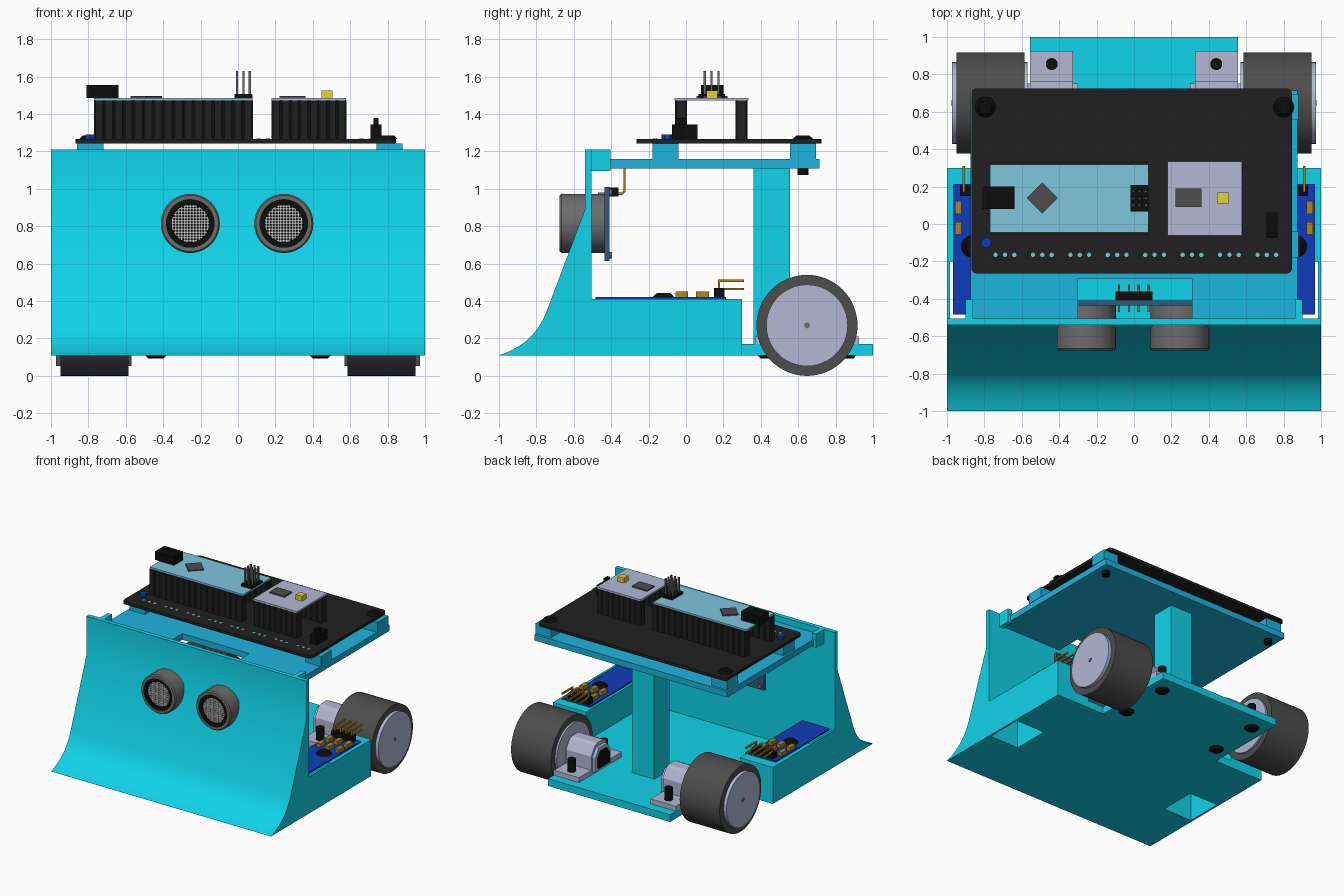
import bpy, bmesh, math
from mathutils import Vector, Matrix

if "Cube" in bpy.data.objects:
    bpy.data.objects.remove(bpy.data.objects["Cube"])

COL = dict(
    cyan=(.005, .66, .83), deck=(.012, .46, .73), black=(.014, .014, .014), ink=(.004, .004, .004),
    tyre=(.075, .075, .075), steel=(.15, .15, .15), lav=(.45, .48, .66), sky=(.21, .57, .72),
    blue=(.005, .045, .5), navy=(.03, .1, .22), gold=(.42, .24, .01), yellow=(.76, .66, .03),
    copper=(.45, .17, .02), mesh=(.6, .6, .6))
MATS = {}
for k, c in COL.items():
    MATS[k] = bpy.data.materials.new(k)
    MATS[k].diffuse_color = (*c, 1)


class Part:
    """Collects primitives into one mesh object."""
    def __init__(self, name, mat):
        self.name, self.mat, self.bm = name, mat, bmesh.new()

    def box(self, x0, x1, y0, y1, z0, z1, rot=0):
        c = Vector(((x0 + x1) / 2, (y0 + y1) / 2, (z0 + z1) / 2))
        s = Matrix.Diagonal((abs(x1 - x0), abs(y1 - y0), abs(z1 - z0), 1))
        bmesh.ops.create_cube(self.bm, size=1, matrix=Matrix.Translation(c) @ Matrix.Rotation(rot, 4, 'Z') @ s)
        return self

    def cyl(self, axis, c, a, b, r, n=32, r2=None):
        """Cylinder along axis from a to b; c gives the other two coordinates."""
        p = list(c)
        p.insert('xyz'.index(axis), (a + b) / 2)
        turn = {'x': Matrix.Rotation(math.pi / 2, 4, 'Y'), 'y': Matrix.Rotation(-math.pi / 2, 4, 'X'),
                'z': Matrix()}[axis]
        bmesh.ops.create_cone(self.bm, cap_ends=True, segments=n, radius1=r, radius2=r if r2 is None else r2,
                              depth=abs(b - a), matrix=Matrix.Translation(p) @ turn)
        return self

    def prism(self, axis, pts, a, b):
        """Extrude a 2D outline along axis from a to b."""
        i = 'xyz'.index(axis)
        rings = []
        for t in (a, b):
            ring = []
            for p in pts:
                q = list(p)
                q.insert(i, t)
                ring.append(self.bm.verts.new(q))
            rings.append(ring)
        lo, hi = rings
        self.bm.faces.new(lo)
        self.bm.faces.new(hi)
        for k in range(len(pts)):
            m = (k + 1) % len(pts)
            self.bm.faces.new((lo[k], lo[m], hi[m], hi[k]))
        return self

    def lathe_y(self, cx, cz, prof, n=40):
        """Closed (radius, y) profile revolved around a y axis."""
        vs = [[self.bm.verts.new((cx + r * math.cos(2 * math.pi * k / n), y, cz + r * math.sin(2 * math.pi * k / n)))
               for r, y in prof] for k in range(n)]
        for k in range(n):
            A, B = vs[k], vs[(k + 1) % n]
            for j in range(len(prof)):
                m = (j + 1) % len(prof)
                self.bm.faces.new((A[j], A[m], B[m], B[j]))
        return self

    def done(self):
        bmesh.ops.recalc_face_normals(self.bm, faces=self.bm.faces)
        me = bpy.data.meshes.new(self.name)
        self.bm.to_mesh(me)
        self.bm.free()
        me.materials.append(MATS[self.mat])
        o = bpy.data.objects.new(self.name, me)
        bpy.context.collection.objects.link(o)
        bpy.ops.object.select_all(action='DESELECT')
        o.select_set(True)
        bpy.context.view_layer.objects.active = o
        bpy.ops.object.shade_smooth_by_angle(angle=math.radians(25))
        return o


# Front plough wall
Part('front_wall', 'cyan').prism('x', [
    (-1, .11), (-.95, .128), (-.9, .155), (-.86, .182), (-.82, .22), (-.79, .258), (-.765, .3), (-.745, .345),
    (-.54, .89), (-.54, 1.21), (-.505, 1.21), (-.505, .11)], -1, 1).done()

# Floor, side pods with open wells, rear post
Part('floor', 'cyan').prism('z', [(-.7, -.505), (.7, -.505), (.7, .3), (.555, .3), (.555, 1), (-.555, 1),
                                  (-.555, .3), (-.7, .3)], .11, .17).done()
pods = Part('side_pods', 'cyan')
for s in (-1, 1):
    pods.prism('z', [(s * x, y) for x, y in [(.7, -.505), (.72, -.505), (.72, -.2), (.983, -.2), (.983, -.505),
                                             (1, -.505), (1, .3), (.7, .3)]], .11, .41)
pods.done()
Part('rear_post', 'cyan').box(-.1, .1, .36, .555, .17, 1.11).done()

# Upper deck with sensor notch, corner pads and brackets
deck = Part('upper_deck', 'deck').prism('z', [
    (-.875, -.505), (-.3, -.505), (-.3, -.295), (.31, -.295), (.31, -.505), (.875, -.505),
    (.875, .715), (-.875, .715)], 1.11, 1.16)
for x in (-.79, .81):
    for y in (-.11, .625):
        deck.box(x - .07, x + .07, y - .07, y + .07, 1.16, 1.243)
deck.done()
br = Part('deck_brackets', 'cyan')
for s in (-1, 1):
    br.box(s * .86, s * .9, -.505, -.405, 1.095, 1.21)
br.done()

# Carrier board with rounded corners, screws and solder pads
pts = []
for cx, cy, a0 in ((.815, .695, 0), (-.84, .695, 90), (-.84, -.235, 180), (.815, -.235, 270)):
    for k in range(5):
        a = math.radians(a0 + 22.5 * k)
        pts.append((cx + .03 * math.cos(a), cy + .03 * math.sin(a)))
Part('carrier_board', 'black').prism('z', pts, 1.243, 1.266).done()
scr = Part('deck_screws', 'ink')
for x in (-.795, .8):
    scr.cyl('z', (x, .625), 1.266, 1.285, .055, r2=.035).cyl('z', (x, .625), 1.075, 1.24, .03, 16)
scr.done()
pads = Part('solder_pads', 'sky')
for g in range(8):
    for k in range(3):
        pads.cyl('z', (-.74 + g * .2 + k * .05, -.165), 1.26, 1.268, .012, 10)
pads.done()
Part('indicator_light', 'blue').cyl('z', (-.79, -.1), 1.266, 1.29, .03, 6).done()
Part('power_switch', 'ink').box(.708, .768, -.075, .062, 1.266, 1.345).box(.724, .752, -.05, 0, 1.34, 1.38).done()

# Ribbed header sockets
soc = Part('header_sockets', 'black')
for x0, x1, n in ((-.77, .08, 16), (.18, .58, 8)):
    w = (x1 - x0) / n
    for y0 in (-.06, .265):
        y1, c = y0 + .065, .008
        for k in range(n):
            a, b = x0 + k * w, x0 + (k + 1) * w
            soc.prism('z', [(a + c, y0), (b - c, y0), (b, y0 + c), (b, y1 - c), (b - c, y1), (a + c, y1),
                            (a, y1 - c), (a, y0 + c)], 1.266, 1.472)
soc.done()

# Plug-in boards and their components
Part('controller_board', 'sky').box(-.77, .078, -.045, .318, 1.472, 1.486).done()
Part('radio_board', 'lav').box(.178, .578, -.062, .335, 1.472, 1.486).done()
Part('usb_port', 'ink').box(-.81, -.638, .08, .2, 1.486, 1.556).done()
Part('controller_chip', 'tyre').box(-.55, -.432, .08, .198, 1.486, 1.496, math.pi / 4).done()
Part('radio_chip', 'tyre').box(.222, .36, .09, .19, 1.486, 1.496).done()
Part('radio_crystal', 'yellow').box(.447, .505, .11, .168, 1.486, 1.526).done()
Part('pin_base', 'ink').box(-.02, .078, .068, .208, 1.486, 1.506).done()
pins = Part('controller_pins', 'steel')
for i in range(3):
    for j in range(3):
        x, y = -.005 + .034 * i, .1 + .037 * j
        pins.box(x - .006, x + .006, y - .006, y + .006, 1.5, 1.63)
pins.done()

# Distance sensor
can, hole, grid = Part('sensor_cans', 'steel'), Part('sensor_insets', 'ink'), Part('sensor_mesh', 'mesh')
for cx in (-.255, .245):
    cz = .815
    can.lathe_y(cx, cz, [(.158, -.435), (.158, -.665), (.15, -.675), (.13, -.675), (.13, -.435)])
    hole.lathe_y(cx, cz, [(.131, -.6), (.131, -.668), (.1, -.668), (.1, -.6)]).cyl('y', (cx, cz), -.64, -.6, .105)
    for k in range(-6, 7):
        d = k * .0155
        h = math.sqrt(.1 ** 2 - d * d)
        grid.box(cx + d - .004, cx + d + .004, -.658, -.65, cz - h, cz + h)
        grid.box(cx - h, cx + h, -.66, -.652, cz + d - .004, cz + d + .004)
can.done()
hole.done()
grid.done()
Part('sensor_board', 'navy').box(-.42, .42, -.437, -.41, .615, 1.01).done()
Part('sensor_pin_base', 'ink').box(-.1, .1, -.41, -.36, .96, 1.008).done()
sp, bolts = Part('sensor_pins', 'copper'), Part('sensor_bolts', 'steel')
for k in range(4):
    x = -.08 + k * .053
    sp.prism('x', [(-.47, .98), (-.345, .98), (-.335, .99), (-.335, 1.12), (-.323, 1.12), (-.323, .985),
                   (-.34, .968), (-.47, .968)], x - .006, x + .006)
for x in (-.39, .39):
    for z in (.645, .98):
        bolts.cyl('y', (x, z), -.41, -.395, .018, 12)
sp.done()
bolts.done()

# Motor driver boards on the pods
brd, blk, gld = Part('driver_boards', 'blue'), Part('driver_black_parts', 'ink'), Part('driver_gold_parts', 'gold')
for s in (-1, 1):
    brd.box(s * .72, s * .967, -.485, .215, .41, .421)
    blk.cyl('z', (s * .865, -.12), .42, .443, .06, 24, .035).box(s * .74, s * .93, .15, .205, .42, .47)
    for x in (.77, .85, .94):
        for y in (-.022, .088):
            gld.box(s * x - .018, s * x + .018, y - .034, y + .034, .42, .452)
    for k in range(4):
        x = s * (.76 + k * .05)
        for y, z in ((.185, .465), (.17, .508)):
            gld.box(x - .006, x + .006, y, .31, z - .006, z + .006)
            gld.box(x - .006, x + .006, y, y + .012, .42, z)
for p in (brd, blk, gld):
    p.done()

# Wheels, motors, motor clamps and their bolts
tyre, hub, axle = Part('tyres', 'tyre'), Part('wheel_hubs', 'lav'), Part('axles', 'steel')
mot, cap, clamp, fix = (Part('motors', 'lav'), Part('motor_end_caps', 'ink'),
                        Part('motor_clamps', 'lav'), Part('clamp_bolts', 'ink'))
arch = [(.37, .17), (.37, .21), (.535, .21), (.535, .32), (.58, .39), (.61, .405), (.69, .405), (.72, .39),
        (.765, .32), (.765, .21), (.925, .21), (.925, .17)]
flat = [(.55, .19), (.55, .31), (.595, .375), (.705, .375), (.75, .31), (.75, .19)]
for s in (-1, 1):
    c = (.647, .27)
    tyre.cyl('x', c, s * .585, s * .948, .27, 64)
    hub.cyl('x', c, s * .57, s * .974, .218, 48)
    axle.cyl('x', c, s * .5, s * .977, .016, 12)
    clamp.prism('x', arch, s * .325, s * .555)
    mot.prism('x', flat, s * .3, s * .57)
    cap.prism('x', [(.65 + (y - .65) * .7, .28 + (z - .28) * .7) for y, z in flat], s * .285, s * .305)
    for y in (.44, .855):
        fix.cyl('z', (s * .44, y), .11, .31, .032, 16).cyl('z', (s * .44, y), .092, .112, .04, 24, .058)
for p in (tyre, hub, axle, mot, cap, clamp, fix):
    p.done()

for m in bpy.data.materials:
    if m.users and not m.is_grease_pencil:
        m.use_nodes = True
        m.node_tree.nodes["Principled BSDF"].inputs["Base Color"].default_value = m.diffuse_color
